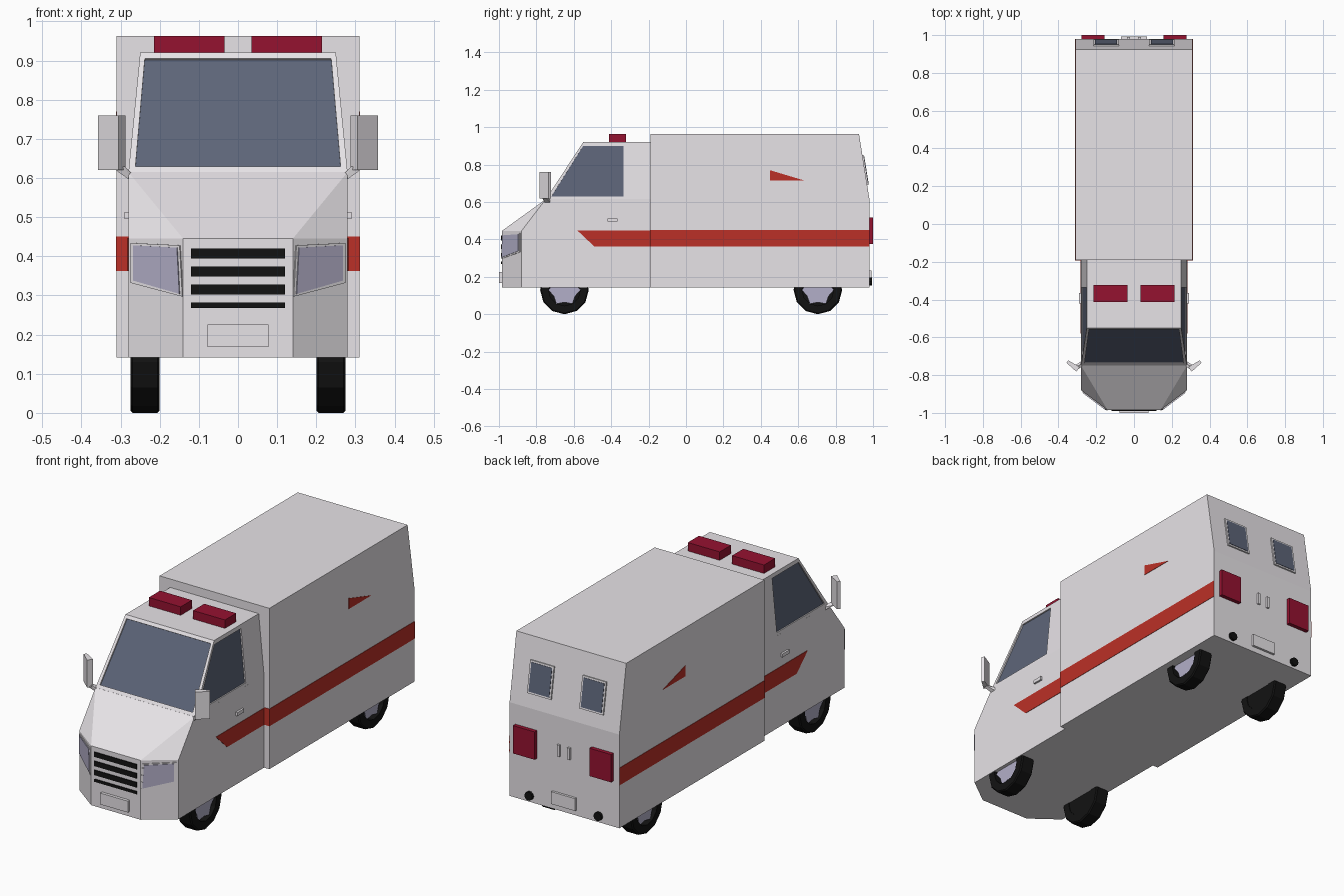
import bpy, bmesh, math
from mathutils import Vector

if "Cube" in bpy.data.objects:
    bpy.data.objects.remove(bpy.data.objects["Cube"])


def material(name, r, g, b):
    m = bpy.data.materials.new(name)
    m.diffuse_color = (r, g, b, 1)
    m.use_nodes = True
    m.node_tree.nodes["Principled BSDF"].inputs["Base Color"].default_value = m.diffuse_color
    return m


WHITE = material("white_paint", 0.80, 0.77, 0.80)
RED = material("red_stripe", 0.50, 0.03, 0.02)
LAMP = material("dark_red_lamp", 0.30, 0.006, 0.03)
GLASS = material("window_glass", 0.11, 0.13, 0.19)
LENS = material("pale_lens", 0.45, 0.43, 0.58)
BLACK = material("black_rubber", 0.006, 0.006, 0.006)


def finish(name, bm, mat, mirror=False):
    bmesh.ops.recalc_face_normals(bm, faces=bm.faces)
    me = bpy.data.meshes.new(name)
    bm.to_mesh(me)
    bm.free()
    if mat:
        me.materials.append(mat)
    ob = bpy.data.objects.new(name, me)
    bpy.context.collection.objects.link(ob)
    if mirror:
        ob.modifiers.new("mirror", 'MIRROR')
    return ob


def hull(name, pts, mat, mirror=False):
    """Convex solid around a few points."""
    bm = bmesh.new()
    for p in pts:
        bm.verts.new(p)
    bmesh.ops.convex_hull(bm, input=bm.verts[:])
    bmesh.ops.delete(bm, geom=[v for v in bm.verts if not v.link_faces], context='VERTS')
    bmesh.ops.dissolve_limit(bm, angle_limit=0.01, verts=bm.verts[:], edges=bm.edges[:])
    return finish(name, bm, mat, mirror)


def box(name, x, y, z, mat, mirror=False):
    return hull(name, [(a, b, c) for a in x for b in y for c in z], mat, mirror)


def plate(name, pts, lo, hi, mat, mirror=False):
    """Flat panel between two offsets from the surface polygon pts."""
    p = [Vector(q) for q in pts]
    n = (p[1] - p[0]).cross(p[2] - p[0]).normalized()
    if n.dot(sum(p, Vector()) / len(p) - Vector((0, 0, 0.5))) < 0:
        n = -n
    return hull(name, [q + n * d for q in p for d in (lo, hi)], mat, mirror)


def recess(body, name, pts, mirror=False):
    """Sink a window pane into a body panel."""
    cutter = plate(name + "_cutter", pts, -0.009, 0.02, None, mirror)
    cutter.hide_render = True
    cutter.hide_viewport = True
    mod = body.modifiers.new(name, 'BOOLEAN')
    mod.operation, mod.solver, mod.object = 'DIFFERENCE', 'EXACT', cutter
    plate(name, pts, -0.012, -0.007, GLASS, mirror)


BOT = 0.142

# Rear box body with sloping upper back
side = [(-0.19, BOT), (-0.19, 0.963), (0.925, 0.963), (0.98, 0.62), (0.98, BOT)]
hull("box_body", [(x, y, z) for x in (-0.31, 0.31) for y, z in side], WHITE)

# Cab: lower part with chamfered nose and hood, upper tapered cabin
low = []
for s in (-1, 1):
    low += [(s * x, y, z) for x, y in ((0.28, -0.18), (0.28, -0.88), (0.14, -0.985)) for z in (BOT, 0.445)]
    low += [(s * 0.28, -0.18, 0.615), (s * 0.28, -0.75, 0.615), (s * 0.14, -0.75, 0.615)]
hull("cab_lower", low, WHITE)
cabin = hull("cab_upper", [(s * x, y, z) for s in (-1, 1) for x, y, z in (
    (0.28, -0.18, 0.614), (0.28, -0.75, 0.614), (0.25, -0.18, 0.92), (0.25, -0.55, 0.92))], WHITE)

# Windscreen and side windows
wy = lambda z: -0.75 + 0.2 * (z - 0.615) / 0.305
wx = lambda z: 0.28 - 0.03 * (z - 0.615) / 0.305
recess(cabin, "windscreen", [(s * x, wy(z), z) for x, z in ((0.262, 0.63), (0.238, 0.905)) for s in (-1, 1)])
recess(cabin, "side_window", [(wx(z), y, z) for y, z in (
    (-0.72, 0.63), (-0.55, 0.90), (-0.335, 0.90), (-0.335, 0.63))], True)

# Roof beacons
box("roof_beacon", (0.035, 0.215), (-0.412, -0.322), (0.915, 0.963), LAMP, True)

# Wing mirrors
hull("wing_mirror", [(x, y, z) for x, y in ((0.305, -0.782), (0.357, -0.735), (0.348, -0.722), (0.288, -0.757))
                     for z in (0.62, 0.76)], WHITE, True)
hull("mirror_arm", [(0.27, -0.75, 0.59), (0.27, -0.72, 0.59), (0.27, -0.75, 0.61), (0.27, -0.72, 0.61),
                    (0.315, -0.77, 0.622), (0.315, -0.75, 0.622), (0.29, -0.765, 0.63), (0.29, -0.75, 0.63)], WHITE, True)

# Headlights on the nose chamfers
cy = lambda x: -0.985 + 0.75 * (x - 0.14)
plate("headlight_bezel", [(x, cy(x), z) for x, z in (
    (0.14, 0.297), (0.147, 0.428), (0.272, 0.434), (0.272, 0.332))], -0.01, 0.004, WHITE, True)
plate("headlight_lens", [(x, cy(x), z) for x, z in (
    (0.146, 0.304), (0.152, 0.422), (0.264, 0.428), (0.264, 0.338))], -0.01, 0.007, LENS, True)

# Grille slats and number plates
for z0, z1 in ((0.395, 0.42), (0.348, 0.374), (0.302, 0.328), (0.268, 0.282)):
    box("grille_slat", (-0.12, 0.12), (-0.989, -0.97), (z0, z1), BLACK)
box("front_plate", (-0.078, 0.078), (-1.0, -0.97), (0.168, 0.226), WHITE)
box("rear_plate", (-0.068, 0.068), (0.97, 0.992), (0.17, 0.233), WHITE)

# Side stripe, wrapping the step between cab and box, and side flash
plate("cab_stripe", [(0.28, y, z) for y, z in (
    (-0.58, 0.447), (-0.19, 0.447), (-0.19, 0.362), (-0.49, 0.362))], -0.003, 0.002, RED, True)
plate("box_stripe", [(0.31, y, z) for y, z in (
    (-0.19, 0.362), (0.98, 0.362), (0.98, 0.45), (-0.19, 0.45))], -0.003, 0.002, RED, True)
plate("step_stripe", [(x, -0.19, z) for x, z in (
    (0.28, 0.362), (0.312, 0.362), (0.312, 0.45), (0.28, 0.45))], -0.003, 0.002, RED, True)
plate("side_flash", [(0.31, y, z) for y, z in (
    (0.45, 0.77), (0.63, 0.716), (0.45, 0.716))], -0.003, 0.002, RED, True)

# Door handles
box("cab_door_handle", (0.27, 0.29), (-0.42, -0.365), (0.495, 0.513), WHITE, True)
box("rear_door_handle", (0.022, 0.036), (0.97, 0.99), (0.42, 0.48), WHITE, True)

# Rear windows, lamps and exhausts
ry = lambda z: 0.98 - 0.055 * (z - 0.62) / 0.343
for name, d, top, mat in (("rear_window_frame", 0, 0.007, WHITE), ("rear_window_glass", 0.009, 0.009, GLASS)):
    plate(name, [(x, ry(z), z) for x, z in (
        (0.08 + d, 0.69 + d), (0.215 - d, 0.69 + d), (0.215 - d, 0.85 - d), (0.08 + d, 0.85 - d))], -0.01, top, mat, True)
box("rear_lamp", (0.155, 0.277), (0.97, 1.0), (0.375, 0.517), LAMP, True)
ring = [(0.195 + 0.022 * math.cos(a), 0.175 + 0.022 * math.sin(a)) for a in (i * math.tau / 10 for i in range(10))]
hull("exhaust", [(x, y, z) for x, z in ring for y in (0.96, 0.994)], BLACK, True)


def lathe(name, cy_, profile, sides, mat):
    """Closed profile of (x, radius) points swept round a wheel axle."""
    bm = bmesh.new()
    rows = [[bm.verts.new((x, cy_ + r * math.sin(a), 0.13 - r * math.cos(a))) for x, r in profile]
            for a in (i * math.tau / sides for i in range(sides))]
    n = len(profile)
    for i in range(sides):
        p, q = rows[i], rows[(i + 1) % sides]
        for j in range(n):
            k = (j + 1) % n
            bm.faces.new((p[j], p[k], q[k], q[j]))
    return finish(name, bm, mat, True)


# Wheels: faceted tyre with a star-shaped hub
for end, wy0 in (("front", -0.65), ("rear", 0.705)):
    lathe(end + "_tyre", wy0, [(0.20, 0.085), (0.20, 0.124), (0.206, 0.13), (0.269, 0.13),
                               (0.275, 0.124), (0.275, 0.085)], 12, BLACK)
    bm = bmesh.new()
    star = [(0.086 if i % 2 else 0.066, i * math.tau / 12) for i in range(12)]
    face = bm.faces.new([bm.verts.new((0.262, wy0 + r * math.sin(a), 0.13 - r * math.cos(a))) for r, a in star])
    ext = bmesh.ops.extrude_face_region(bm, geom=[face])
    bmesh.ops.translate(bm, vec=(-0.04, 0, 0), verts=[v for v in ext["geom"] if isinstance(v, bmesh.types.BMVert)])
    finish(end + "_hub", bm, LENS, True)
    disc = [(0.088 * math.sin(i * math.tau / 12), -0.088 * math.cos(i * math.tau / 12)) for i in range(12)]
    hull(end + "_wheel_back", [(x, wy0 + y, 0.13 + z) for y, z in disc for x in (0.203, 0.23)], BLACK, True)
